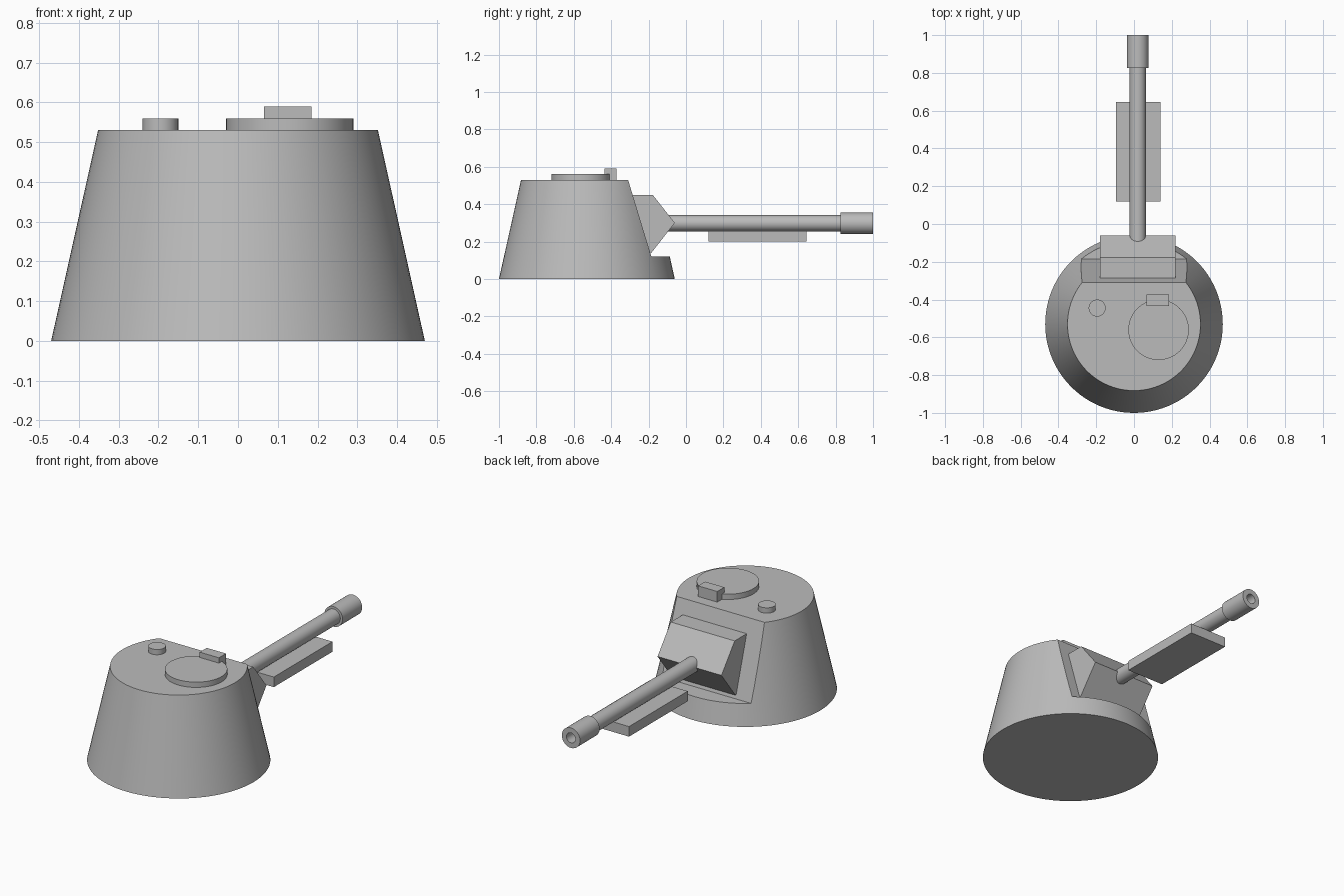
import bpy
import bmesh
from math import radians
from mathutils import Matrix, Vector

cube = bpy.data.objects.get("Cube")
if cube:
    bpy.data.objects.remove(cube, do_unlink=True)

GREY = (0.5, 0.5, 0.5, 1.0)
grey = bpy.data.materials.new("plain_grey")
grey.use_nodes = True
grey.diffuse_color = GREY
grey.node_tree.nodes["Principled BSDF"].inputs["Base Color"].default_value = GREY


def add_object(name, bm):
    bmesh.ops.recalc_face_normals(bm, faces=bm.faces)
    mesh = bpy.data.meshes.new(name)
    bm.to_mesh(mesh)
    bm.free()
    mesh.materials.append(grey)
    obj = bpy.data.objects.new(name, mesh)
    bpy.context.collection.objects.link(obj)
    return obj


def select(obj):
    bpy.ops.object.select_all(action="DESELECT")
    obj.select_set(True)
    bpy.context.view_layer.objects.active = obj


def smooth(obj):
    select(obj)
    bpy.ops.object.shade_smooth_by_angle(angle=radians(30))


def frustum(name, x, y, z0, z1, r0, r1, sides=64):
    bm = bmesh.new()
    bmesh.ops.create_cone(bm, cap_ends=True, segments=sides, radius1=r0, radius2=r1,
                          depth=z1 - z0,
                          matrix=Matrix.Translation((x, y, (z0 + z1) / 2)))
    return add_object(name, bm)


def prism(name, profile, x0, x1):
    """Extrude a side profile of (y, z) points across the width."""
    bm = bmesh.new()
    face = bm.faces.new([bm.verts.new((x0, y, z)) for y, z in profile])
    result = bmesh.ops.extrude_face_region(bm, geom=[face])
    moved = [v for v in result["geom"] if isinstance(v, bmesh.types.BMVert)]
    bmesh.ops.translate(bm, verts=moved, vec=Vector((x1 - x0, 0, 0)))
    # keep the starting cap so the solid is closed
    if not face.is_valid:
        bmesh.ops.holes_fill(bm, edges=bm.edges)
    return add_object(name, bm)


def box(name, x0, x1, y0, y1, z0, z1):
    return prism(name, [(y0, z0), (y1, z0), (y1, z1), (y0, z1)], x0, x1)


def lathe_y(name, profile, x, z, sides=32):
    """Spin (radius, y) points around an axis along y."""
    bm = bmesh.new()
    verts = [bm.verts.new((x + r, y, z)) for r, y in profile]
    edges = [bm.edges.new(pair) for pair in zip(verts, verts[1:])]
    bmesh.ops.spin(bm, geom=verts + edges, cent=(x, 0, z), axis=(0, 1, 0),
                   angle=radians(360), steps=sides)
    bmesh.ops.remove_doubles(bm, verts=bm.verts, dist=0.0005)
    return add_object(name, bm)


# Turret shell with a sloping flat front plate and a ledge below it
shell = frustum("turret_shell", 0, -0.53, 0, 0.53, 0.47, 0.352, 96)
cutter = prism("front_cutter", [(-0.331, 0.6), (0.1, 0.6), (0.1, 0.12), (-0.185, 0.12)],
               -0.6, 0.6)
cutter.hide_render = True
cut = shell.modifiers.new("front_cut", "BOOLEAN")
cut.operation = "DIFFERENCE"
cut.solver = "EXACT"
cut.object = cutter
select(shell)
bpy.ops.object.modifier_apply(modifier=cut.name)
bpy.data.objects.remove(cutter, do_unlink=True)
smooth(shell)

# Wedge-shaped gun mantlet
prism("gun_mantlet", [(-0.286, 0.45), (-0.178, 0.45), (-0.06, 0.3), (-0.185, 0.14),
                      (-0.22, 0.14)], -0.18, 0.22)

# Gun barrel with wider muzzle and hollow bore
smooth(lathe_y("gun_barrel", [(0, -0.15), (0.043, -0.15), (0.043, 0.825), (0.057, 0.825),
                              (0.057, 1.0), (0.028, 1.0), (0.028, 0.85), (0, 0.85)],
               0.02, 0.298))
box("barrel_tray", -0.095, 0.14, 0.12, 0.645, 0.2, 0.257)

# Roof details
smooth(frustum("roof_hatch", 0.13, -0.56, 0.52, 0.56, 0.16, 0.16))
box("hatch_periscope", 0.065, 0.185, -0.435, -0.372, 0.53, 0.59)
smooth(frustum("roof_vent", -0.195, -0.445, 0.52, 0.56, 0.045, 0.045, 32))
